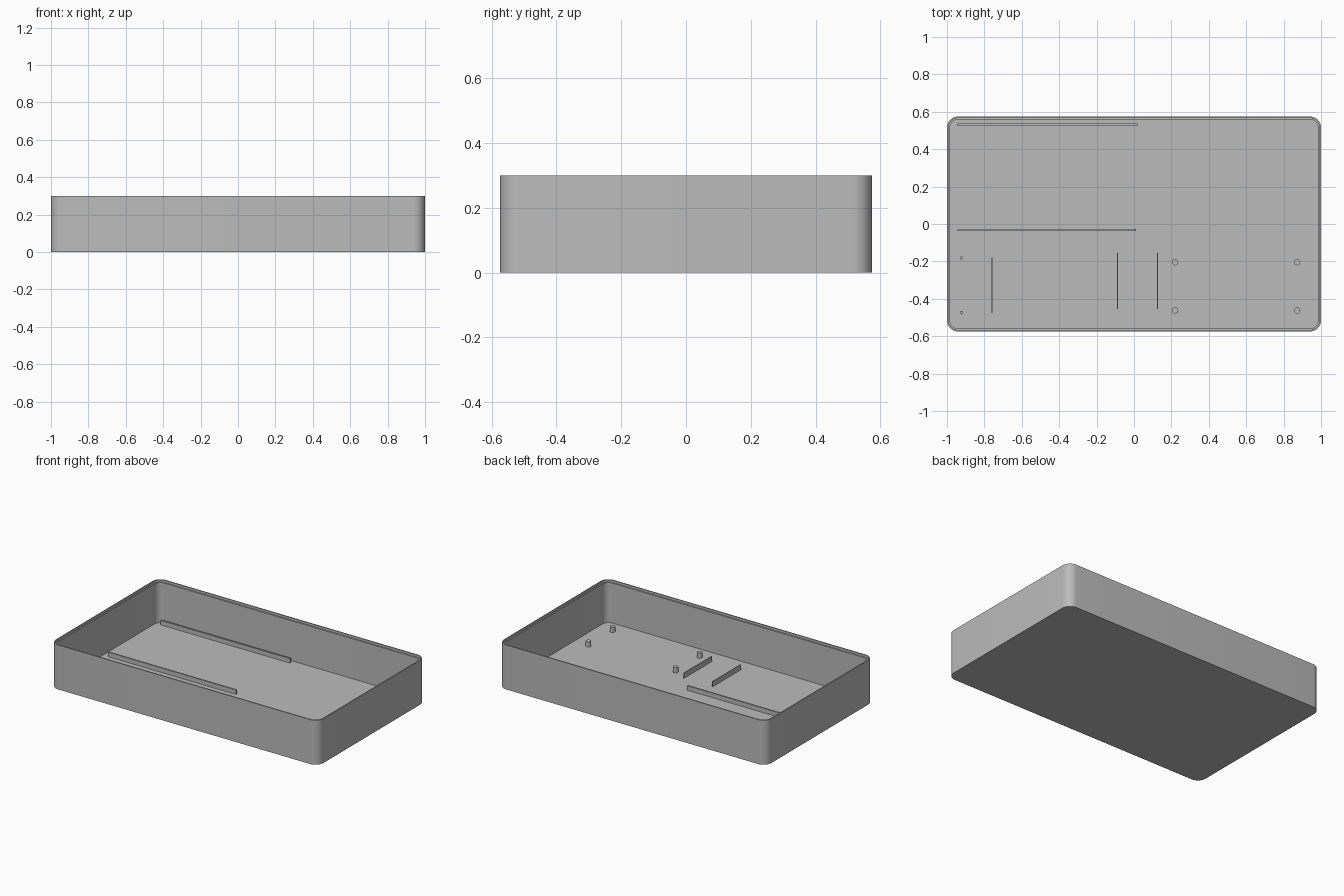
import bpy, bmesh, math

old = bpy.data.objects.get("Cube")
if old:
    bpy.data.objects.remove(old, do_unlink=True)

HALF_X, HALF_Y, HEIGHT = 1.0, 0.575, 0.30
FLOOR = 0.015
RADIUS = 0.06

grey = bpy.data.materials.new("plain_grey")
grey.use_nodes = True
COLOUR = (0.5, 0.5, 0.5, 1)
grey.diffuse_color = COLOUR
grey.node_tree.nodes["Principled BSDF"].inputs["Base Color"].default_value = COLOUR


def finish(name, bm, smooth=False):
    bmesh.ops.recalc_face_normals(bm, faces=bm.faces)
    mesh = bpy.data.meshes.new(name)
    bm.to_mesh(mesh)
    bm.free()
    mesh.materials.append(grey)
    obj = bpy.data.objects.new(name, mesh)
    bpy.context.collection.objects.link(obj)
    if smooth:
        bpy.ops.object.select_all(action="DESELECT")
        obj.select_set(True)
        bpy.context.view_layer.objects.active = obj
        bpy.ops.object.shade_smooth_by_angle(angle=math.radians(35))
    return obj


def rounded_ring(bm, inset, z, steps=10):
    """Rounded rectangle of vertices, moved inward by inset."""
    ring = []
    for quarter, (sx, sy) in enumerate([(1, 1), (-1, 1), (-1, -1), (1, -1)]):
        for i in range(steps + 1):
            a = math.pi / 2 * (quarter + i / steps)
            r = RADIUS - inset
            ring.append(bm.verts.new((sx * (HALF_X - RADIUS) + r * math.cos(a),
                                      sy * (HALF_Y - RADIUS) + r * math.sin(a), z)))
    return ring


def box(name, x0, x1, y0, y1, top):
    bm = bmesh.new()
    bmesh.ops.create_cube(bm, size=1)
    z0 = FLOOR / 2
    for v in bm.verts:
        v.co = ((x0 + x1) / 2 + v.co.x * (x1 - x0),
                (y0 + y1) / 2 + v.co.y * (y1 - y0),
                (z0 + top) / 2 + v.co.z * (top - z0))
    return finish(name, bm)


def peg(name, x, y, radius, top):
    bm = bmesh.new()
    z0 = FLOOR / 2
    bmesh.ops.create_cone(bm, cap_ends=True, segments=24, radius1=radius,
                          radius2=radius, depth=top - z0)
    bmesh.ops.translate(bm, verts=bm.verts, vec=(x, y, (top + z0) / 2))
    return finish(name, bm, smooth=True)


# Open tray: outer wall, rim, stepped lip, inner wall and floor
bm = bmesh.new()
profile = [(0, 0), (0, HEIGHT), (0.008, HEIGHT), (0.008, HEIGHT - 0.015),
           (0.016, HEIGHT - 0.015), (0.016, FLOOR)]
rings = [rounded_ring(bm, inset, z) for inset, z in profile]
for low, high in zip(rings, rings[1:]):
    for i in range(len(low)):
        j = (i + 1) % len(low)
        bm.faces.new((low[i], low[j], high[j], high[i]))
bm.faces.new(rings[0])
bm.faces.new(rings[-1])
finish("tray", bm, smooth=True)

# Long support rails
box("back_rail", -0.945, 0.02, 0.525, 0.536, 0.045)
box("middle_rail", -0.945, 0.01, -0.037, -0.026, 0.045)

# Thin cross ribs
for name, x, y0, y1 in [("right_rib", -0.76, -0.475, -0.18),
                        ("centre_rib", -0.088, -0.455, -0.155),
                        ("left_rib", 0.126, -0.455, -0.155)]:
    box(name, x - 0.003, x + 0.003, y0, y1, 0.05)

# Mounting pegs
for x in (0.22, 0.872):
    for y in (-0.204, -0.462):
        peg("mounting_peg", x, y, 0.017, 0.05)

# Small locating pins
for y in (-0.182, -0.474):
    peg("locating_pin", -0.922, y, 0.009, 0.045)
